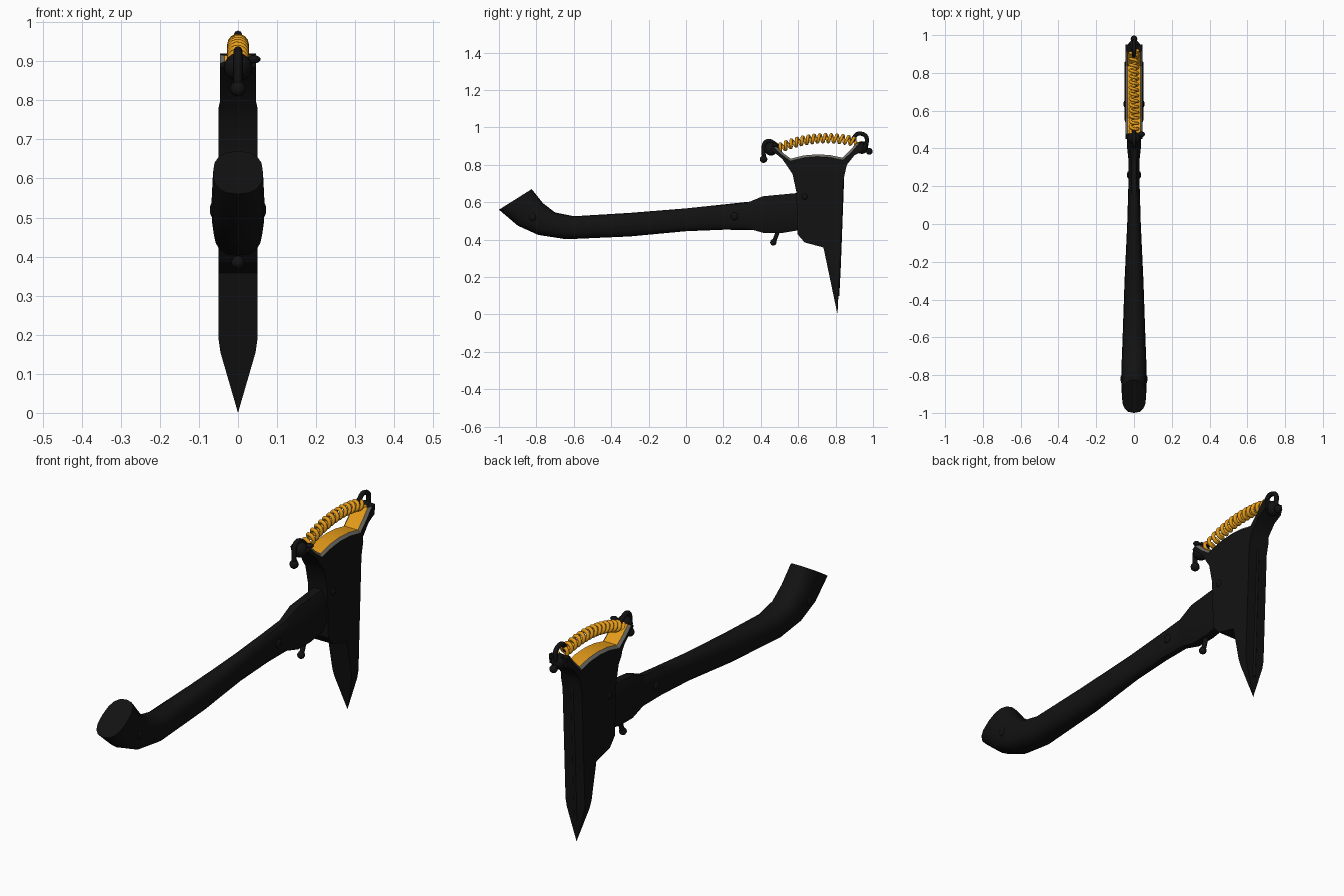
import bpy, bmesh, math
from mathutils import Vector

if "Cube" in bpy.data.objects:
    bpy.data.objects.remove(bpy.data.objects["Cube"])


def material(name, color):
    m = bpy.data.materials.new(name)
    m.use_nodes = True
    m.diffuse_color = (*color, 1)
    bsdf = next(n for n in m.node_tree.nodes if n.type == "BSDF_PRINCIPLED")
    bsdf.inputs["Base Color"].default_value = (*color, 1)
    return m


BLACK = material("matte black", (0.006, 0.006, 0.006))
ORANGE = material("amber orange", (0.78, 0.33, 0.01))
GRAY = material("edge gray", (0.16, 0.15, 0.13))


def activate(ob):
    bpy.ops.object.select_all(action="DESELECT")
    ob.select_set(True)
    bpy.context.view_layer.objects.active = ob


def finish(name, bm, mats, angle=35):
    bmesh.ops.recalc_face_normals(bm, faces=bm.faces)
    me = bpy.data.meshes.new(name)
    bm.to_mesh(me)
    bm.free()
    for m in mats:
        me.materials.append(m)
    ob = bpy.data.objects.new(name, me)
    bpy.context.collection.objects.link(ob)
    activate(ob)
    bpy.ops.object.shade_smooth_by_angle(angle=math.radians(angle))
    return ob


def loft(name, sections, sides, power, turn=0.0):
    """Skin rings given as top point, bottom point and half width."""
    bm = bmesh.new()
    rings = []
    for ty, tz, by, bz, w in sections:
        top, bottom = Vector((0, ty, tz)), Vector((0, by, bz))
        mid, half = (top + bottom) / 2, (top - bottom) / 2
        ring = []
        for i in range(sides):
            a = 2 * math.pi * (i + turn) / sides
            c, s = math.cos(a), math.sin(a)
            c = math.copysign(abs(c) ** power, c)
            s = math.copysign(abs(s) ** power, s)
            ring.append(bm.verts.new(mid + half * s + Vector((w * c, 0, 0))))
        rings.append(ring)
    for a, b in zip(rings, rings[1:]):
        for i in range(sides):
            j = (i + 1) % sides
            bm.faces.new((a[i], a[j], b[j], b[i]))
    bm.faces.new(rings[0])
    bm.faces.new(rings[-1])
    return finish(name, bm, [BLACK])


def tube(name, points, radius, mat, kind="POLY"):
    cu = bpy.data.curves.new(name, "CURVE")
    cu.dimensions = "3D"
    cu.bevel_depth = radius
    cu.bevel_resolution = 2
    cu.use_fill_caps = True
    sp = cu.splines.new(kind)
    sp.points.add(len(points) - 1)
    for p, co in zip(sp.points, points):
        p.co = (*co, 1)
    if kind == "NURBS":
        sp.order_u = 3
        sp.use_endpoint_u = True
    cu.materials.append(mat)
    ob = bpy.data.objects.new(name, cu)
    bpy.context.collection.objects.link(ob)
    activate(ob)
    bpy.ops.object.convert(target="MESH")


def ball(name, loc, radius, scale=(1, 1, 1)):
    bm = bmesh.new()
    bmesh.ops.create_uvsphere(bm, u_segments=12, v_segments=8, radius=radius)
    for v in bm.verts:
        v.co = Vector(a * s for a, s in zip(v.co, scale)) + Vector(loc)
    finish(name, bm, [BLACK], 60)


# Curved grip and angular collar
loft("handle", [
    (-.825, .67, -1.0, .56, .064), (-.765, .595, -.90, .475, .068),
    (-.70, .545, -.79, .425, .066), (-.60, .525, -.64, .402, .061),
    (-.30, .543, -.30, .417, .05), (0, .567, 0, .445, .036),
    (.2, .588, .2, .453, .03), (.36, .605, .36, .452, .03)], 16, .8)
loft("collar", [
    (.33, .603, .33, .455, .03), (.41, .638, .42, .428, .04),
    (.49, .646, .51, .428, .042), (.61, .657, .61, .445, .045)], 8, .8, .5)

# Head: outer outline, then the cradle along the top
outline = [(.45, .885), (.516, .83), (.57, .75), (.59, .657), (.597, .428),
           (.634, .385), (.735, .358), (.81, 0), (.822, .24), (.842, .72),
           (.86, .80), (.9, .85), (.945, .875), (.95, .92)]
cradle = [(.91, .915), (.88, .88), (.837, .838), (.77, .852), (.70, .856),
          (.63, .85), (.56, .833), (.52, .862), (.48, .9)]
bm = bmesh.new()
loops = [[bm.verts.new((x, y, z)) for y, z in outline + cradle] for x in (-.05, .05)]
sides = [bm.faces.new(l) for l in loops]
n, start = len(loops[0]), len(outline)
for i in range(n):
    j = (i + 1) % n
    f = bm.faces.new((loops[0][i], loops[0][j], loops[1][j], loops[1][i]))
    f.material_index = 1 if start <= i < n - 1 else 0
bmesh.ops.recalc_face_normals(bm, faces=bm.faces)
rim = [e for e in bm.edges if {f.material_index for f in e.link_faces} == {0, 1}
       and any(f in sides for f in e.link_faces)]
bmesh.ops.bevel(bm, geom=rim, offset=.012, segments=1, affect="EDGES", material=2)
for height in (.155, .19, .78, .80):
    bmesh.ops.bisect_plane(bm, geom=bm.verts[:] + bm.edges[:] + bm.faces[:],
                           plane_co=(0, 0, height), plane_no=(0, 0, 1))
for v in bm.verts:
    z = v.co.z
    if z < .16:
        v.co.x *= .9 * z / .155
    elif z > .79:
        v.co.x *= .91
bmesh.ops.remove_doubles(bm, verts=bm.verts, dist=.0005)
bmesh.ops.triangulate(bm, faces=[f for f in bm.faces if len(f.verts) > 4])
finish("axe_head", bm, [BLACK, ORANGE, GRAY], 30)

# Raised rib down the back of the head
tube("back_rib", [(0, .838, .74), (0, .82, .26), (0, .812, .1)], .008, BLACK)

# Coil spring arched over the cradle
a, b, c = Vector((0, .475, .878)), Vector((0, .69, .98)), Vector((0, .92, .92))
coil, turns, steps = [], 15, 14
for i in range(turns * steps + 1):
    t = i / (turns * steps)
    centre = a * (1 - t) ** 2 + b * 2 * t * (1 - t) + c * t * t
    along = ((b - a) * (1 - t) + (c - b) * t).normalized()
    up = Vector((1, 0, 0)).cross(along)
    ang = 2 * math.pi * i / steps
    coil.append(centre + .02 * (Vector((math.cos(ang), 0, 0)) + up * math.sin(ang)))
tube("coil_spring", coil, .0085, ORANGE)

# Cable loops and knobs holding the spring
tube("back_loop", [(0, .89, .925), (0, .905, .97), (0, .955, .965),
                   (0, .972, .935), (0, .96, .89)], .011, BLACK, "NURBS")
tube("front_loop", [(0, .50, .89), (0, .46, .93), (0, .42, .925),
                    (0, .412, .88), (0, .418, .83)], .011, BLACK, "NURBS")
ball("back_knob", (0, .94, .892), .034)
ball("back_tip", (0, .98, .872), .018)
ball("front_knob", (0, .455, .885), .036)
ball("front_tip", (0, .415, .83), .02)
ball("front_bolt", (.04, .475, .905), .015, (1.2, 1, .7))

# Small lever under the collar
tube("lever", [(0, .49, .44), (0, .475, .40), (0, .468, .385)], .011, BLACK)
ball("lever_tip", (0, .467, .385), .017)

# Rivets on both sides
for name, x, y, z, r in (("grip", .064, -.82, .52, .02), ("neck", .029, .26, .525, .02),
                         ("head", .05, .635, .63, .016)):
    for label, s in (("left", 1), ("right", -1)):
        ball(f"{name}_rivet_{label}", (s * x, y, z), r, (.4, 1, 1))
